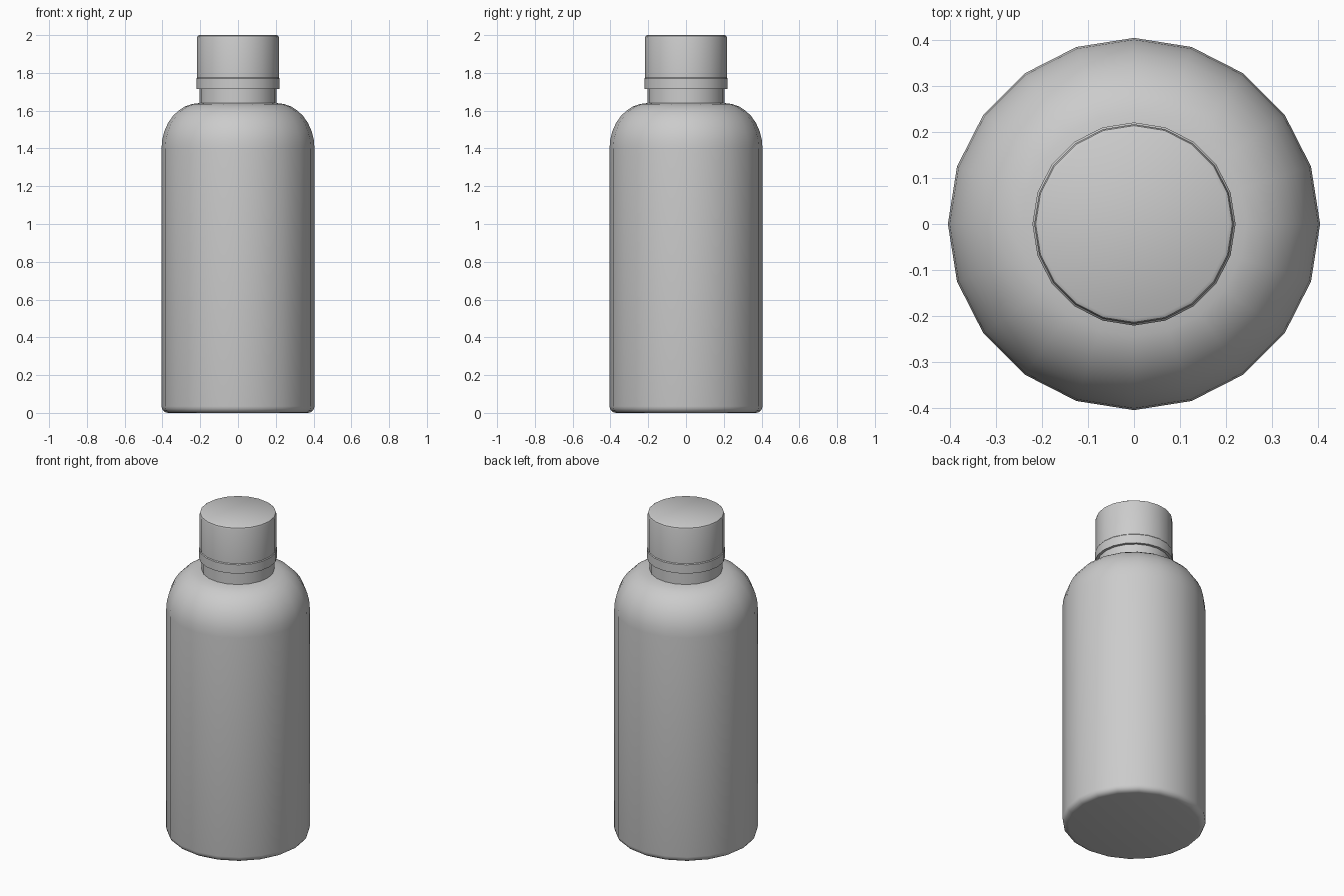
import bpy, bmesh, math

if "Cube" in bpy.data.objects:
    bpy.data.objects.remove(bpy.data.objects["Cube"])

SIDES = 20


def lathe(name, profile):
    """Revolve (radius, height) points about z and close both ends."""
    bm = bmesh.new()
    rings = []
    for r, z in profile:
        rings.append([bm.verts.new((r * math.cos(math.tau * i / SIDES),
                                    r * math.sin(math.tau * i / SIDES), z))
                      for i in range(SIDES)])
    for low, high in zip(rings, rings[1:]):
        for i in range(SIDES):
            j = (i + 1) % SIDES
            bm.faces.new((low[i], low[j], high[j], high[i]))
    bm.faces.new(rings[0][::-1])
    bm.faces.new(rings[-1])
    mesh = bpy.data.meshes.new(name)
    bm.to_mesh(mesh)
    bm.free()
    obj = bpy.data.objects.new(name, mesh)
    bpy.context.collection.objects.link(obj)
    bpy.ops.object.select_all(action='DESELECT')
    obj.select_set(True)
    bpy.context.view_layer.objects.active = obj
    bpy.ops.object.shade_smooth_by_angle(angle=math.radians(35))
    return obj


def arc(cr, cz, a, b, start, end, steps):
    """Elliptical arc in the profile plane, angles in degrees."""
    angles = [math.radians(start + (end - start) * i / steps) for i in range(steps + 1)]
    return [(cr + a * math.cos(t), cz + b * math.sin(t)) for t in angles]


# Bottle body: rounded base edge, straight wall, domed shoulder, neck
base_edge = arc(0.37, 0.035, 0.035, 0.035, -90, 0, 4)
shoulder = arc(0.205, 1.40, 0.20, 0.24, 0, 90, 8)
lathe("bottle_body", base_edge + shoulder + [(0.205, 1.73)])

# Screw cap: slightly flared lower band, straight wall, bevelled top edge
lathe("screw_cap", [(0.212, 1.715), (0.221, 1.715), (0.221, 1.77), (0.217, 1.775),
                    (0.217, 1.985), (0.214, 1.995), (0.206, 2.0)])
